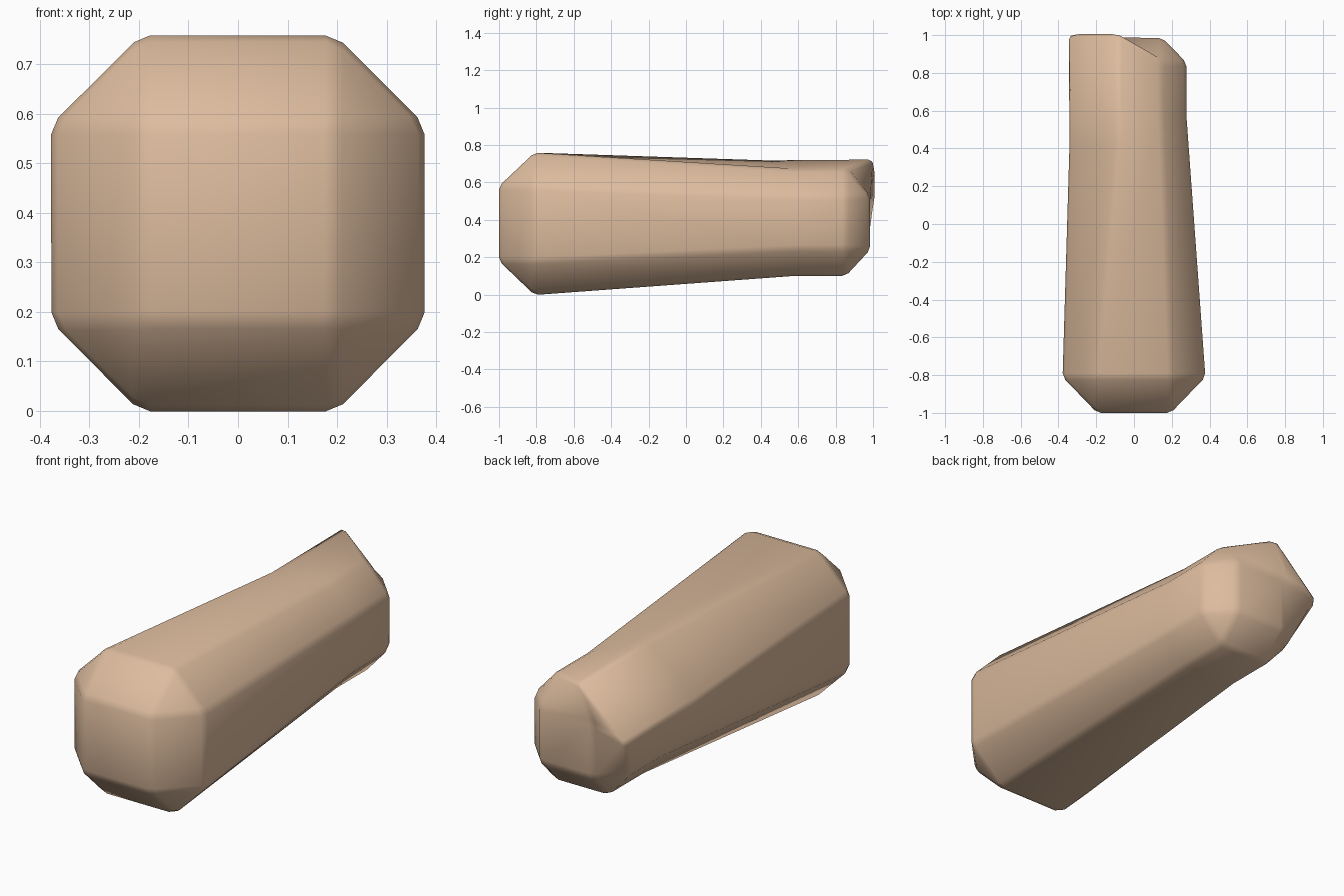
import bpy, bmesh

if "Cube" in bpy.data.objects:
    bpy.data.objects.remove(bpy.data.objects["Cube"])

def octagon(y, x, z0, z1, cx, cz):
    """Chamfered rectangle section, clockwise from the top-left corner of the top edge."""
    return [(-x + cx, y, z1), (x - cx, y, z1), (x, y, z1 - cz), (x, y, z0 + cz),
            (x - cx, y, z0), (-x + cx, y, z0), (-x, y, z0 + cz), (-x, y, z1 - cz)]

def rectangle(y, x, z0, z1):
    return [(-x, y, z1), (x, y, z1), (x, y, z0), (-x, y, z0)]

# Sections from front to back
front_ring = octagon(-0.81, 0.378, -0.002, 0.759, 0.18, 0.18)
mid_ring = octagon(0.58, 0.277, 0.10, 0.67, 0.13, 0.145)
back_ring = octagon(0.855, 0.277, 0.10, 0.67, 0.13, 0.145)
# Upper-left chamfer swells out and runs right to the back
mid_ring[0], mid_ring[7] = (-0.085, 0.42, 0.722), (-0.347, 0.42, 0.475)
back_ring[0], back_ring[7] = (-0.085, 1.012, 0.727), (-0.352, 1.012, 0.475)

bm = bmesh.new()
def add(points):
    return [bm.verts.new(p) for p in points]

rings = [add(r) for r in (front_ring, mid_ring, back_ring)]
front_cap = add(rectangle(-1.0, 0.195, 0.18, 0.58))
back_cap = add(rectangle(0.985, 0.15, 0.24, 0.53))

# Long sides
for a, b in zip(rings, rings[1:]):
    for i in range(8):
        j = (i + 1) % 8
        bm.faces.new((a[i], a[j], b[j], b[i]))

# Chamfered ends: a quad per side and a triangle per corner
for cap, ring in ((front_cap, rings[0]), (back_cap, rings[2])):
    bm.faces.new(cap)
    for k in range(4):
        a, b = ring[2 * k], ring[(2 * k + 1) % 8]
        bm.faces.new((cap[k], cap[(k + 1) % 4], b, a))
        bm.faces.new((cap[k], a, ring[(2 * k - 1) % 8]))
bmesh.ops.recalc_face_normals(bm, faces=bm.faces)

mesh = bpy.data.meshes.new("tapered_block")
bm.to_mesh(mesh)
bm.free()
block = bpy.data.objects.new("tapered_block", mesh)
bpy.context.collection.objects.link(block)
for p in mesh.polygons:
    p.use_smooth = True

# Narrow softening of the edges
bevel = block.modifiers.new("soft_edges", 'BEVEL')
bevel.width = 0.02
bevel.segments = 1
bevel.limit_method = 'ANGLE'
bevel.angle_limit = 0.25

# Skin colour
mat = bpy.data.materials.new("tan")
mat.diffuse_color = (0.72, 0.50, 0.34, 1)
mat.use_nodes = True
mat.node_tree.nodes["Principled BSDF"].inputs["Base Color"].default_value = mat.diffuse_color
mesh.materials.append(mat)
